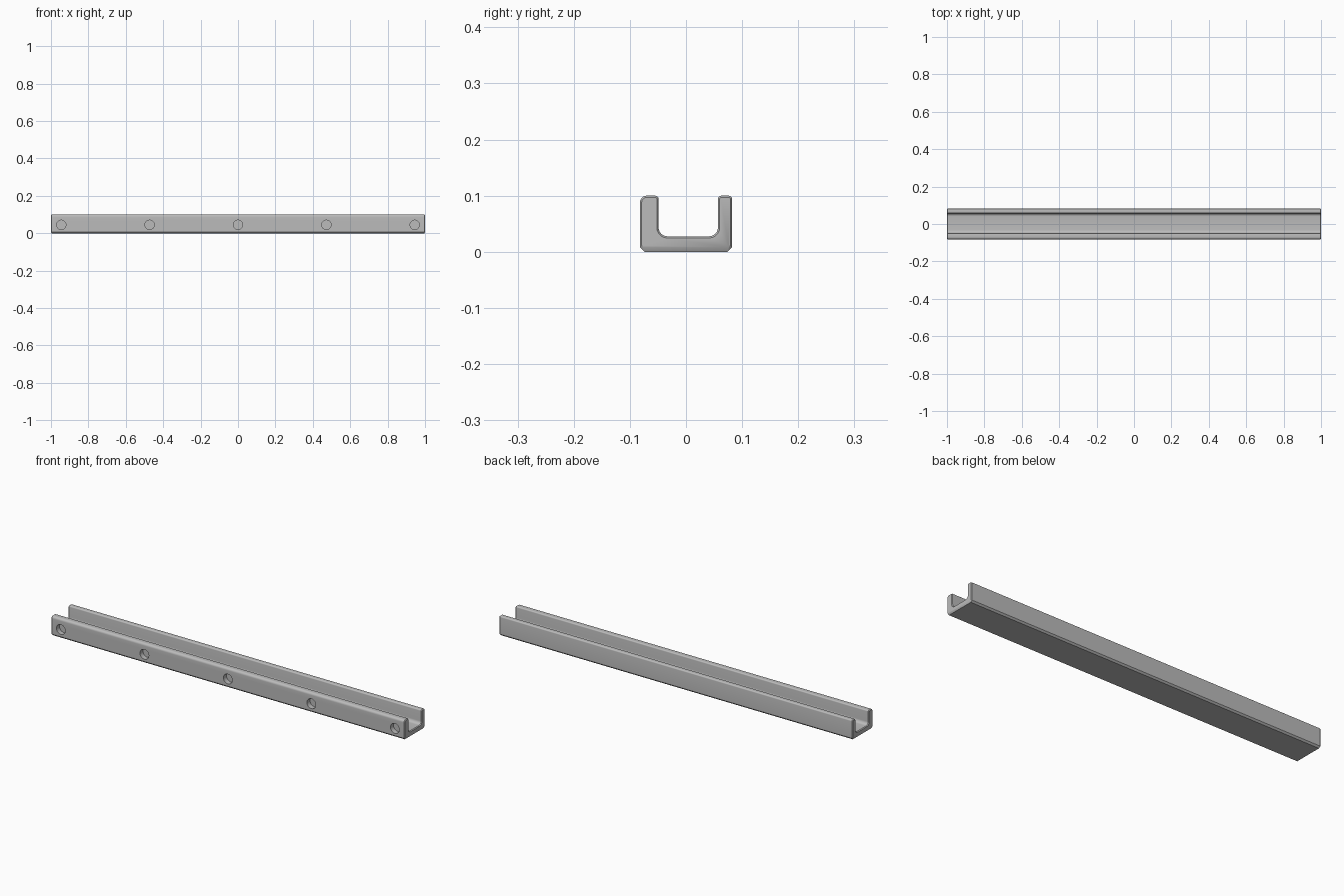
import bpy, bmesh, math
from mathutils import Matrix, Vector

if "Cube" in bpy.data.objects:
    bpy.data.objects.remove(bpy.data.objects["Cube"])

grey = bpy.data.materials.new("grey")
grey.diffuse_color = (0.5, 0.5, 0.5, 1)
grey.use_nodes = True
grey.node_tree.nodes["Principled BSDF"].inputs["Base Color"].default_value = grey.diffuse_color


def profile(d, bottom):
    """Rounded U section (y, z), shrunk by d, with its underside at height bottom."""
    k = 0.008 if d == 0 else 0.003           # bottom chamfer
    corners = [                               # y, z, radius, segments
        (-0.082 + d, bottom, k, 1), (0.082 - d, bottom, k, 1),
        (0.082 - d, 0.1 - d, 0.006 - d, 4), (0.057 + d, 0.1 - d, 0.006 - d, 4),
        (0.057 + d, 0.0275 - d, 0.016 + d, 6), (-0.049 - d, 0.0275 - d, 0.016 + d, 6),
        (-0.049 - d, 0.1 - d, 0.006 - d, 4), (-0.082 + d, 0.1 - d, 0.012 - d, 6)]
    pts = []
    for i, (y, z, r, n) in enumerate(corners):
        p = Vector((y, z))
        a = (Vector(corners[i - 1][:2]) - p).normalized()
        b = (Vector(corners[(i + 1) % len(corners)][:2]) - p).normalized()
        centre = p + (a + b) * r
        for s in range(n + 1):
            t = s / n * math.pi / 2
            pts.append(centre - b * r * math.cos(t) - a * r * math.sin(t))
    return pts


def finish(bm, name):
    bmesh.ops.recalc_face_normals(bm, faces=bm.faces)
    mesh = bpy.data.meshes.new(name)
    bm.to_mesh(mesh)
    bm.free()
    mesh.materials.append(grey)
    obj = bpy.data.objects.new(name, mesh)
    bpy.context.collection.objects.link(obj)
    return obj


# Channel rail: sections joined along x, with chamfered ends
bm = bmesh.new()
rings = []
for x, d, bottom in [(-1, 0.003, 0.008), (-0.996, 0, 0), (0.996, 0, 0), (1, 0.003, 0.008)]:
    rings.append([bm.verts.new((x, p.x, p.y)) for p in profile(d, bottom)])
for r0, r1 in zip(rings, rings[1:]):
    for i in range(len(r0)):
        bm.faces.new((r0[i - 1], r0[i], r1[i], r1[i - 1]))
bm.faces.new(rings[0])
bm.faces.new(rings[-1])
rail = finish(bm, "channel_rail")

# Five blind round holes in the front wall
bm = bmesh.new()
for i in range(-2, 3):
    bmesh.ops.create_cone(
        bm, cap_ends=True, segments=40, radius1=0.025, radius2=0.025, depth=0.05,
        matrix=Matrix.Translation((i * 0.4725, -0.082, 0.045)) @ Matrix.Rotation(math.pi / 2, 4, 'X'))
cutter = finish(bm, "hole_cutter")
cutter.hide_render = True

cut = rail.modifiers.new("holes", 'BOOLEAN')
cut.operation = 'DIFFERENCE'
cut.solver = 'EXACT'
cut.object = cutter
bpy.context.view_layer.objects.active = rail
rail.select_set(True)
bpy.ops.object.modifier_apply(modifier=cut.name)
bpy.data.objects.remove(cutter)
bpy.ops.object.shade_smooth_by_angle(angle=math.radians(30))
